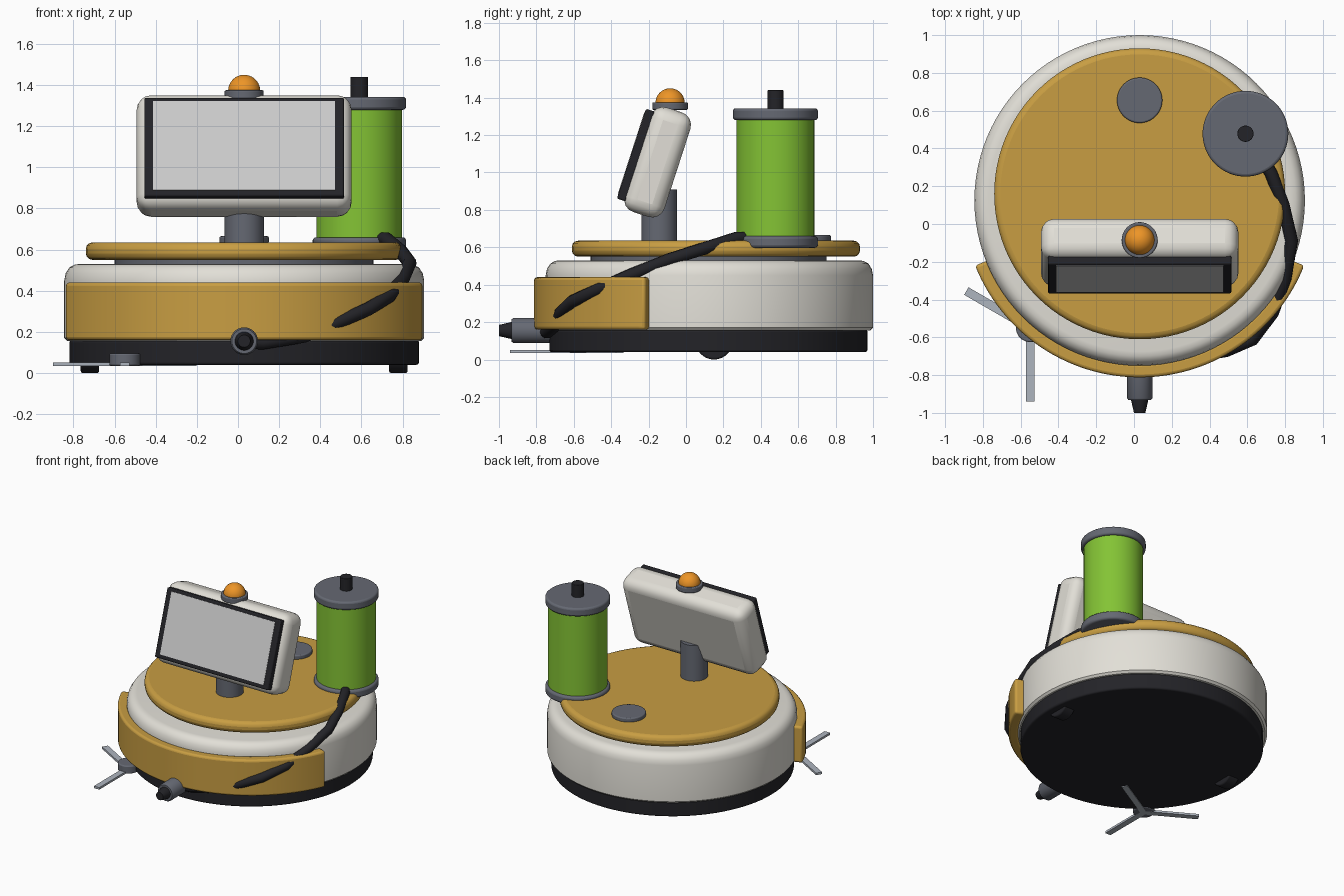
import bpy, bmesh
from math import pi, sin, cos, radians
from mathutils import Matrix, Vector

if "Cube" in bpy.data.objects:
    bpy.data.objects.remove(bpy.data.objects["Cube"])

CX = 0.03                      # the machine's centre line
CY = 0.125                     # centre of the round body


def mat(name, rgb):
    m = bpy.data.materials.new(name)
    m.diffuse_color = (*rgb, 1)
    m.use_nodes = True
    m.node_tree.nodes["Principled BSDF"].inputs["Base Color"].default_value = m.diffuse_color
    return m


WHITE = mat("off_white", (0.76, 0.74, 0.68))
GOLD = mat("gold", (0.58, 0.34, 0.055))
BLACK = mat("black", (0.017, 0.017, 0.021))
STEEL = mat("slate", (0.13, 0.14, 0.17))
GREEN = mat("green", (0.23, 0.55, 0.035))
ORANGE = mat("orange", (0.85, 0.3, 0.02))
GLASS = mat("screen_grey", (0.52, 0.52, 0.52))
BRISTLE = mat("bristle", (0.42, 0.46, 0.52))


def finish(name, bm, material, matrix=Matrix(), bevel=0, seg=3):
    bmesh.ops.recalc_face_normals(bm, faces=bm.faces)
    me = bpy.data.meshes.new(name)
    bm.to_mesh(me)
    bm.free()
    ob = bpy.data.objects.new(name, me)
    bpy.context.collection.objects.link(ob)
    ob.matrix_world = matrix
    me.materials.append(material)
    if bevel:
        mod = ob.modifiers.new("bevel", "BEVEL")
        mod.width, mod.segments = bevel, seg
        mod.limit_method, mod.angle_limit = "ANGLE", radians(40)
    bpy.ops.object.select_all(action="DESELECT")
    ob.select_set(True)
    bpy.context.view_layer.objects.active = ob
    bpy.ops.object.shade_smooth_by_angle(angle=radians(35))
    return ob


def lathe(name, profile, loc, material, rot=Matrix(), n=64, bevel=0):
    """Closed solid of revolution about local z; profile is (radius, height)."""
    bm = bmesh.new()
    rings = [[bm.verts.new((r * cos(2 * pi * i / n), r * sin(2 * pi * i / n), z))
              for i in range(n)] for r, z in profile]
    for a, b in zip(rings, rings[1:]):
        for i in range(n):
            j = (i + 1) % n
            bm.faces.new((a[i], a[j], b[j], b[i]))
    bm.faces.new(rings[0])
    bm.faces.new(rings[-1])
    return finish(name, bm, material, Matrix.Translation(loc) @ rot, bevel)


def disc(name, r, z0, z1, x, y, material, bevel=0, n=64):
    return lathe(name, [(r, z0), (r, z1)], (x, y, 0), material, n=n, bevel=bevel)


def box(name, size, centre, material, matrix=Matrix(), bevel=0, seg=3):
    bm = bmesh.new()
    bmesh.ops.create_cube(bm, size=1, matrix=Matrix.Translation(centre) @ Matrix.Diagonal((*size, 1)))
    return finish(name, bm, material, matrix, bevel, seg)


# round body: base, shell, recess ring and lid
disc("base", 0.85, 0.04, 0.16, CX, 0.12, BLACK, 0.012, 96)
lathe("body_shell", [(0.86, 0.155), (0.875, 0.17), (0.875, 0.45), (0.868, 0.485),
                     (0.85, 0.513), (0.825, 0.527), (0.80, 0.53)], (CX, CY, 0), WHITE, n=96)
disc("recess_ring", 0.63, 0.52, 0.56, CX, 0.12, STEEL)
disc("lid", 0.77, 0.55, 0.635, CX, 0.16, GOLD, 0.032, 96)
disc("lid_button", 0.12, 0.63, 0.665, CX, 0.655, STEEL, 0.008, 48)

# front bumper: curved bar swept around the body
bm = bmesh.new()
n = 56
section = [(0.865, 0.16), (0.937, 0.16), (0.937, 0.44), (0.865, 0.44)]
rows = []
for i in range(n + 1):
    a = radians(-158.4 + 136.8 * i / n)
    rows.append([bm.verts.new((r * cos(a), r * sin(a), z)) for r, z in section])
for a, b in zip(rows, rows[1:]):
    for k in range(4):
        bm.faces.new((a[k], a[(k + 1) % 4], b[(k + 1) % 4], b[k]))
bm.faces.new(rows[0])
bm.faces.new(rows[-1])
finish("bumper", bm, GOLD, Matrix.Translation((CX, CY, 0)), 0.016)

# tilted display on its post
disc("display_post", 0.096, 0.62, 0.91, CX, -0.143, STEEL, n=48)
tilt = Matrix.Translation((CX, -0.152, 1.055)) @ Matrix.Rotation(radians(-18), 4, "X")
box("display_housing", (1.045, 0.224, 0.587), (0, 0, 0), WHITE, tilt, 0.07, 4)
box("display_bezel", (0.97, 0.05, 0.505), (0, -0.122, 0), BLACK, tilt, 0.008, 2)
box("display_screen", (0.885, 0.02, 0.455), (0, -0.140, 0.004), GLASS, tilt)

# warning beacon
disc("beacon_base", 0.095, 1.335, 1.375, CX, -0.085, STEEL, 0.006, 40)
dome = [(0.078, 1.36)] + [(0.078 * cos(t * pi / 20), 1.372 + 0.078 * sin(t * pi / 20)) for t in range(10)]
lathe("beacon_lamp", dome + [(0.001, 1.45)], (CX, -0.085, 0), ORANGE, n=40)

# spray tank
TX, TY = 0.59, 0.478
disc("tank", 0.208, 0.64, 1.29, TX, TY, GREEN)
disc("tank_bottom_cap", 0.227, 0.597, 0.66, TX, TY, STEEL, 0.016)
disc("tank_top_cap", 0.227, 1.28, 1.343, TX, TY, STEEL, 0.014)
disc("tank_knob", 0.043, 1.33, 1.44, TX, TY, BLACK, 0.004, 32)

# hose from tank to nozzle
path = [(0.70, 0.31, 0.65), (0.725, 0.27, 0.65), (0.79, 0.10, 0.595), (0.835, -0.09, 0.535),
        (0.80, -0.29, 0.455), (0.735, -0.47, 0.375), (0.63, -0.61, 0.31), (0.49, -0.67, 0.25),
        (0.32, -0.70, 0.18), (0.12, -0.74, 0.147), (0.03, -0.76, 0.15)]
cu = bpy.data.curves.new("hose", "CURVE")
cu.dimensions = "3D"
cu.bevel_depth, cu.bevel_resolution, cu.use_fill_caps = 0.034, 3, True
sp = cu.splines.new("POLY")
sp.points.add(len(path) - 1)
for p, co in zip(sp.points, path):
    p.co = (*co, 1)
cu.materials.append(BLACK)
hose = bpy.data.objects.new("hose", cu)
bpy.context.collection.objects.link(hose)
bpy.ops.object.select_all(action="DESELECT")
hose.select_set(True)
bpy.context.view_layer.objects.active = hose
bpy.ops.object.convert(target="MESH")

# front nozzle, pointing to -y
forward = Matrix.Rotation(pi / 2, 4, "X")
lathe("nozzle_body", [(0.067, 0.70), (0.067, 0.922), (0.06, 0.932)], (CX, 0, 0.155), STEEL, forward, 40)
lathe("nozzle_tip", [(0.045, 0.92), (0.045, 0.935), (0.030, 1.0)], (CX, 0, 0.155), BLACK, forward, 32)

# three-armed side brush
BX, BY = -0.55, -0.55
disc("brush_hub", 0.075, 0.035, 0.095, BX, BY, STEEL, 0.008, 40)
for k in range(3):
    turn = Matrix.Translation((BX, BY, 0.042)) @ Matrix.Rotation(radians(30 + 120 * k), 4, "Z")
    box(f"brush_arm_{k + 1}", (0.39, 0.046, 0.016), (0.195, 0, 0), BRISTLE, turn)

# drive wheels
side = Matrix.Rotation(pi / 2, 4, "Y")
for label, x in (("left", CX - 0.75), ("right", CX + 0.75)):
    lathe(f"{label}_wheel", [(0.1, -0.045), (0.1, 0.045)], (x, 0.15, 0.1), BLACK, side, 40, 0.01)
